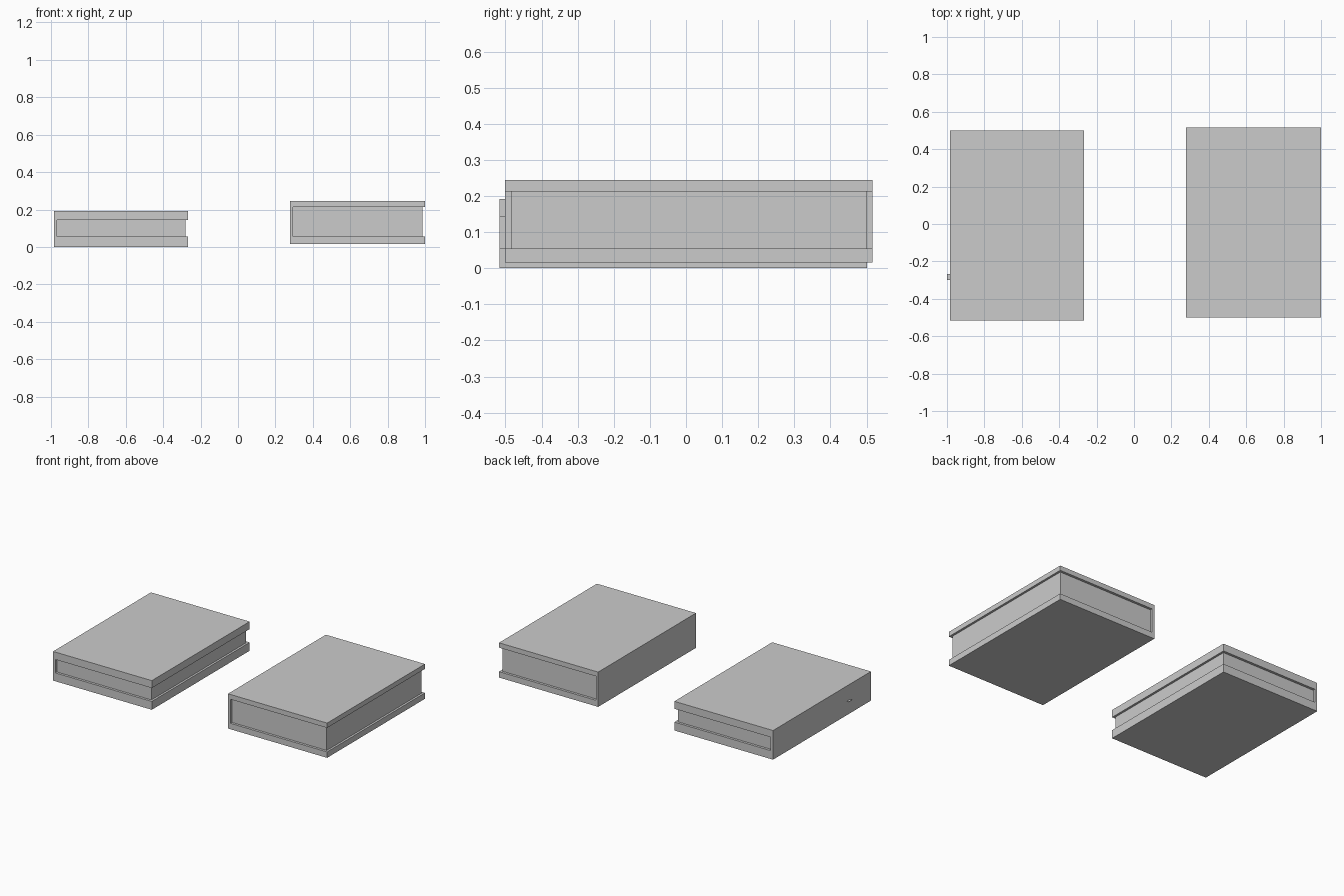
import bpy, bmesh

if "Cube" in bpy.data.objects:
    bpy.data.objects.remove(bpy.data.objects["Cube"])


def make_object(name, bm):
    bmesh.ops.recalc_face_normals(bm, faces=bm.faces)
    mesh = bpy.data.meshes.new(name)
    bm.to_mesh(mesh)
    bm.free()
    obj = bpy.data.objects.new(name, mesh)
    bpy.context.collection.objects.link(obj)
    return obj


def extrude_profile(name, profile, y0, y1):
    """Extrude a closed x-z outline along y."""
    bm = bmesh.new()
    face = bm.faces.new([bm.verts.new((x, y0, z)) for x, z in profile])
    ext = bmesh.ops.extrude_face_region(bm, geom=[face])
    moved = [g for g in ext["geom"] if isinstance(g, bmesh.types.BMVert)]
    bmesh.ops.translate(bm, verts=moved, vec=(0, y1 - y0, 0))
    return make_object(name, bm)


def book(name, x0, x1, y0, y1, z0, z1, p0, p1):
    # C-shaped cover: spine at x0, pages lie between heights p0 and p1
    s, m = x0 + 0.017, 0.016
    extrude_profile(name + "_cover",
                    [(x0, z0), (x1, z0), (x1, p0), (s, p0),
                     (s, p1), (x1, p1), (x1, z1), (x0, z1)], y0, y1)
    # page block, set in from the open edges
    e = x1 - 0.014
    extrude_profile(name + "_pages",
                    [(s, p0), (e, p0), (e, p1), (s, p1)], y0 + m, y1 - m)


book("thin_book", -0.985, -0.266, -0.517, 0.501, 0.0, 0.192, 0.055, 0.143)
book("thick_book", 0.278, 1.0, -0.501, 0.517, 0.016, 0.245, 0.055, 0.213)

# small flat tab sticking out of the thin book's spine
bm = bmesh.new()
bm.faces.new([bm.verts.new((x, y, 0.092)) for x, y in
              ((-1.0, -0.3), (-0.983, -0.3), (-0.983, -0.266), (-1.0, -0.266))])
make_object("spine_tab", bm)
